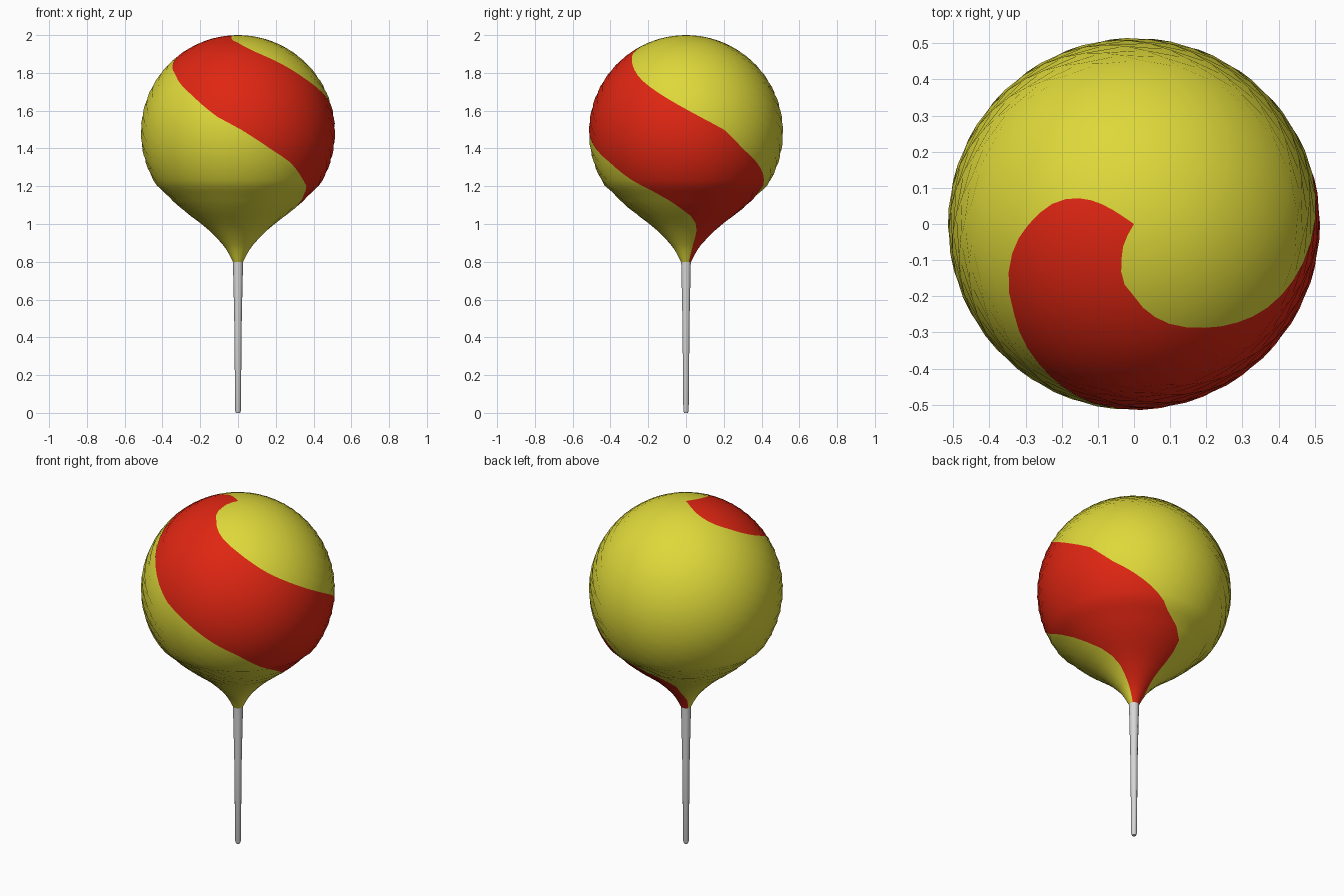
import bpy, bmesh, math

if "Cube" in bpy.data.objects:
    bpy.data.objects.remove(bpy.data.objects["Cube"])


def material(name, rgb):
    m = bpy.data.materials.new(name)
    m.diffuse_color = (*rgb, 1)
    m.use_nodes = True
    m.node_tree.nodes["Principled BSDF"].inputs["Base Color"].default_value = m.diffuse_color
    return m


yellow = material("yellow rubber", (0.73, 0.69, 0.042))
red = material("red stripe", (0.74, 0.019, 0.006))
grey = material("grey stick", (0.68, 0.68, 0.68))


def interp(table, z):
    # piecewise linear lookup; the table runs downwards in z
    if z >= table[0][0]:
        return table[0][1]
    for (z0, v0), (z1, v1) in zip(table, table[1:]):
        if z >= z1:
            return v0 + (v1 - v0) * (z0 - z) / (z0 - z1)
    return table[-1][1]


# stripe edges: height -> angle in degrees, winding downwards
START = [(2.0, 145), (1.987, 149), (1.969, 156), (1.947, 165), (1.917, 178),
         (1.848, 199), (1.79, 217), (1.684, 239), (1.565, 258), (1.51, 270),
         (1.38, 293), (1.335, 303), (1.24, 318.5), (1.13, 344), (1.06, 360),
         (1.03, 370), (0.97, 381), (0.9, 387), (0.8, 395)]
END = [(2.0, 239), (1.989, 251), (1.974, 259), (1.96, 270), (1.932, 281),
       (1.874, 302), (1.827, 314), (1.759, 328), (1.713, 338), (1.608, 360),
       (1.555, 371), (1.5, 383), (1.4, 396), (1.32, 411), (1.25, 424),
       (1.17, 437), (1.08, 463), (1.01, 469), (0.91, 472), (0.86, 492),
       (0.8, 505)]
N_RED, N_YELLOW = 8, 18
R, CZ = 0.515, 1.485

# profile: sphere, then the pulled-in neck
profile = []
for i in range(1, 33):
    a = math.radians(3.85 * i)
    profile.append((R * math.sin(a), CZ + R * math.cos(a)))
profile += [(0.40, 1.175), (0.35, 1.125), (0.305, 1.085), (0.25, 1.042),
            (0.20, 1.005), (0.155, 0.967), (0.117, 0.93), (0.08, 0.89),
            (0.06, 0.862), (0.042, 0.83), (0.027, 0.8)]

# balloon: each ring puts its columns on the stripe edges
bm = bmesh.new()
rings = []
for r, z in profile:
    s, e = interp(START, z), interp(END, z)
    angles = [s + (e - s) * k / N_RED for k in range(N_RED)]
    angles += [e + (s + 360 - e) * k / N_YELLOW for k in range(N_YELLOW)]
    rings.append([bm.verts.new((r * math.cos(math.radians(t)),
                                r * math.sin(math.radians(t)), z)) for t in angles])
pole = bm.verts.new((0, 0, CZ + R))
n = N_RED + N_YELLOW
for k in range(n):
    j = (k + 1) % n
    faces = [bm.faces.new((pole, rings[0][k], rings[0][j]))]
    for up, low in zip(rings, rings[1:]):
        faces.append(bm.faces.new((up[k], low[k], low[j], up[j])))
    for f in faces:
        f.material_index = 1 if k < N_RED else 0
        f.smooth = True
me = bpy.data.meshes.new("balloon")
bm.to_mesh(me)
bm.free()
me.materials.append(yellow)
me.materials.append(red)
bpy.context.collection.objects.link(bpy.data.objects.new("balloon", me))

# stick: tapered rod with a rounded foot
bm = bmesh.new()
SIDES = 10
rows = [[bm.verts.new((r * math.cos(2 * math.pi * k / SIDES),
                       r * math.sin(2 * math.pi * k / SIDES), z)) for k in range(SIDES)]
        for r, z in [(0.011, 0), (0.015, 0.012), (0.02, 0.5), (0.027, 0.81)]]
for low, up in zip(rows, rows[1:]):
    for k in range(SIDES):
        j = (k + 1) % SIDES
        bm.faces.new((low[k], low[j], up[j], up[k])).smooth = True
bm.faces.new(rows[0][::-1])
bm.faces.new(rows[-1])
me = bpy.data.meshes.new("stick")
bm.to_mesh(me)
bm.free()
me.materials.append(grey)
bpy.context.collection.objects.link(bpy.data.objects.new("stick", me))
